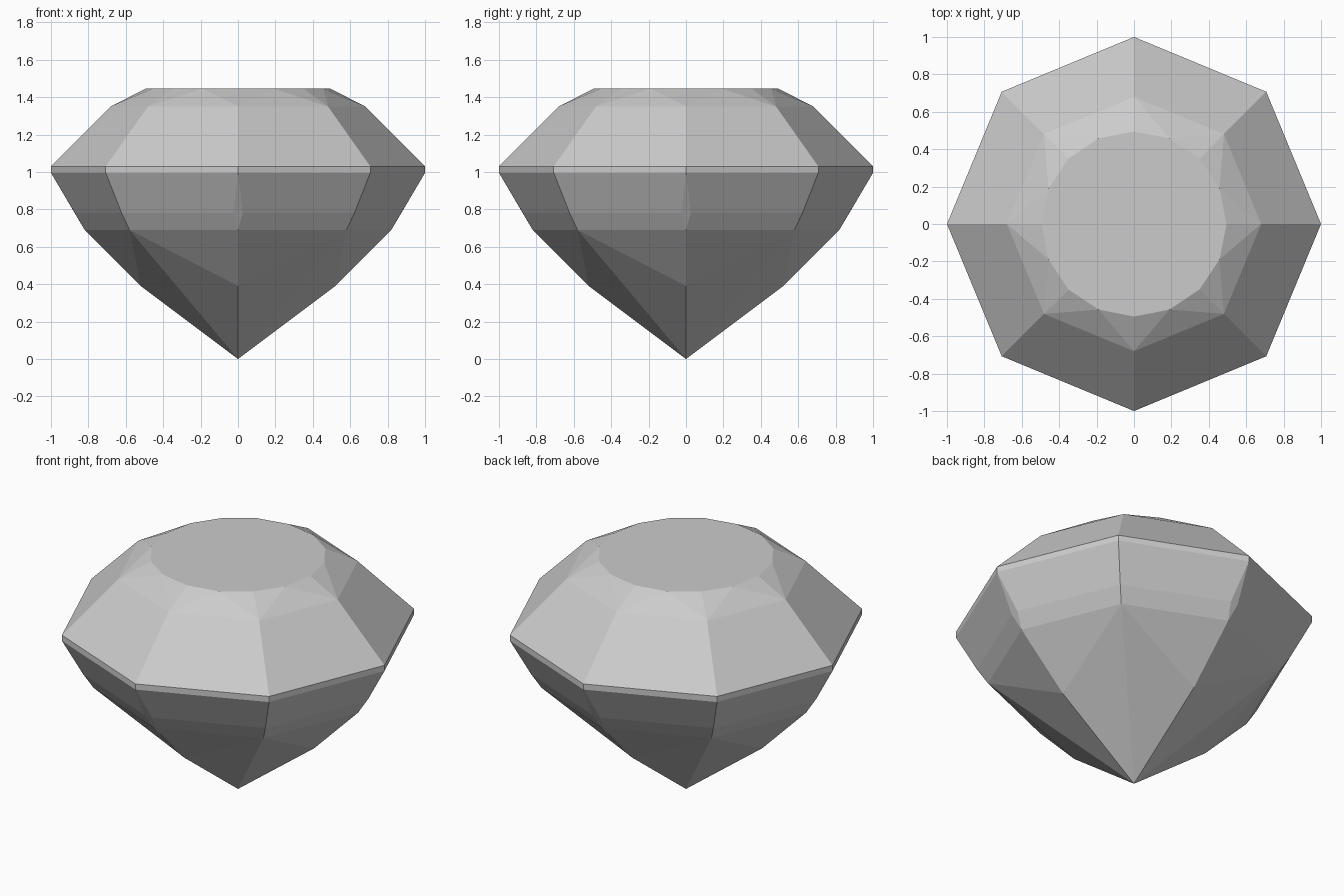
import bpy
import bmesh
from math import cos, sin, pi

cube = bpy.data.objects.get("Cube")
if cube:
    bpy.data.objects.remove(cube, do_unlink=True)

# One plain grey for the whole stone
grey = bpy.data.materials.new("pale_grey")
grey.use_nodes = True
colour = (0.6, 0.6, 0.6, 1)
grey.diffuse_color = colour
grey.node_tree.nodes["Principled BSDF"].inputs["Base Color"].default_value = colour

bm = bmesh.new()


def ring(radius, z, count=8):
    return [bm.verts.new((radius * cos(2 * pi * i / count),
                          radius * sin(2 * pi * i / count), z)) for i in range(count)]


table = ring(0.495, 1.445, 16)
crown = ring(0.68, 1.35)
girdle_top = ring(1.0, 1.03)
girdle_low = ring(1.0, 0.995)
belt = ring(0.82, 0.69)
tip = bm.verts.new((0, 0, 0))
face = bm.faces.new

# Flat table, star facets, crown sides and girdle band
face(table)
for i in range(8):
    j = (i + 1) % 8
    face((crown[i], table[2 * i], table[2 * i - 1]))
    face((crown[i], table[2 * i + 1], table[2 * i]))
    face((crown[i], crown[j], table[2 * i + 1]))
    for upper, lower in ((crown, girdle_top), (girdle_top, girdle_low)):
        face((lower[i], lower[j], upper[j], upper[i]))

# Pavilion: a narrow kite and a keel point on each main axis
shoulder, kite, keel = {}, {}, {}
for q in range(4):
    a = q * pi / 2
    c, s = cos(a), sin(a)
    for side in (-1, 1):
        w = 0.025 * side
        kite[q, side] = bm.verts.new((0.872 * c - w * s, 0.872 * s + w * c, 0.78))
    keel[q] = bm.verts.new((0.52 * c, 0.52 * s, 0.39))
    shoulder[q] = bm.verts.new((0.88 * cos(a + pi / 4), 0.88 * sin(a + pi / 4), 0.78))

for q in range(4):
    main, nxt = 2 * q, (2 * q + 2) % 8
    face((girdle_low[main], kite[q, -1], belt[main], kite[q, 1]))
    # The two halves either side of the diagonal edge
    for m, k, low in ((main, kite[q, 1], keel[q]),
                      (nxt, kite[(q + 1) % 4, -1], keel[(q + 1) % 4])):
        d = main + 1
        face((girdle_low[m], k, shoulder[q], girdle_low[d]))
        face((k, belt[m], belt[d], shoulder[q]))
        face((belt[m], low, belt[d]))
        face((low, tip, belt[d]))

bmesh.ops.recalc_face_normals(bm, faces=bm.faces[:])
mesh = bpy.data.meshes.new("gemstone")
bm.to_mesh(mesh)
bm.free()
mesh.materials.append(grey)
gem = bpy.data.objects.new("gemstone", mesh)
bpy.context.scene.collection.objects.link(gem)
